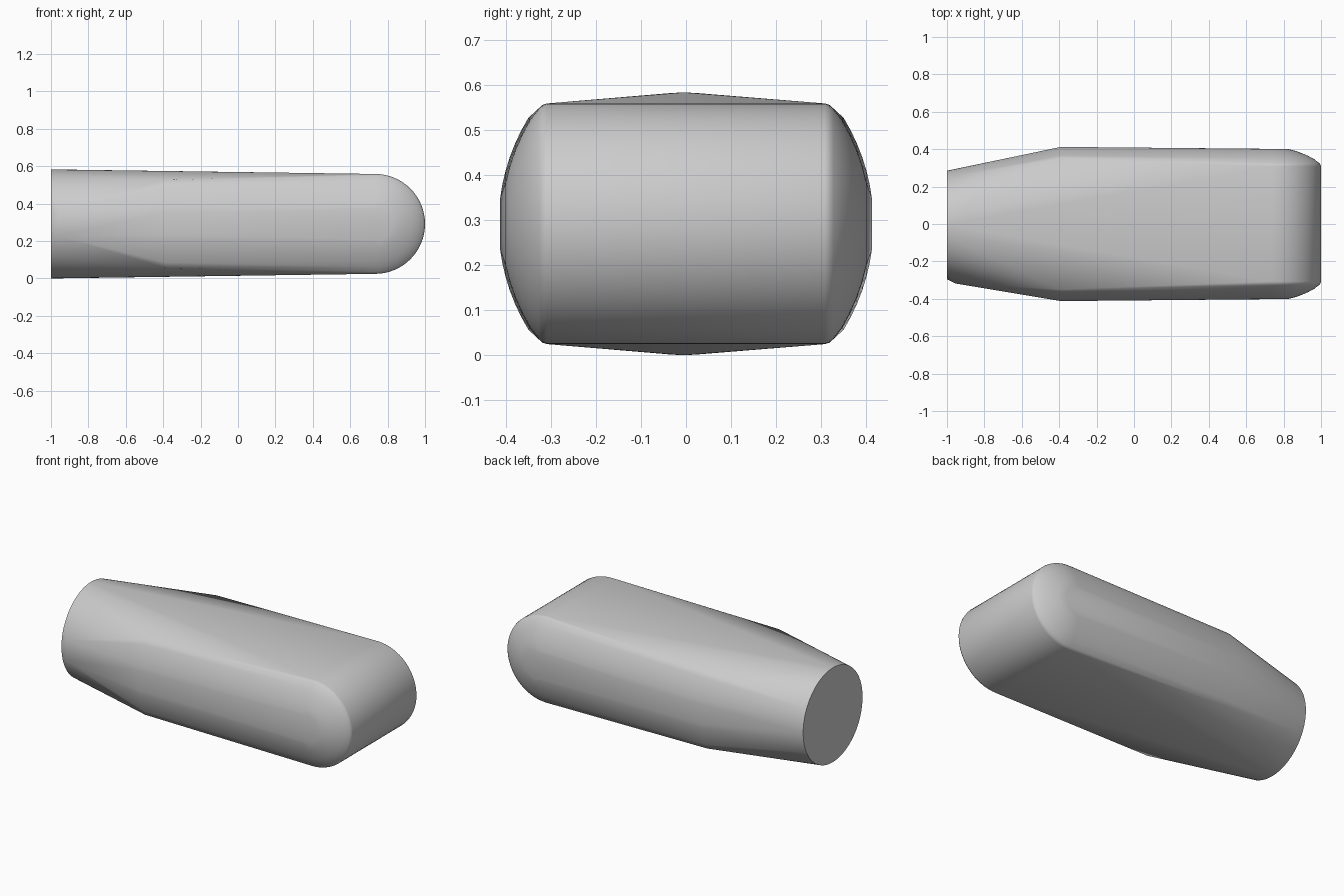
import bpy
import bmesh
from math import cos, sin, pi, sqrt

old = bpy.data.objects.get("Cube")
if old:
    bpy.data.objects.remove(old, do_unlink=True)

MID = 0.2915      # height of the long axis
BULGE = 0.45      # radius of the domed sides
NOSE_X = 0.733    # axis of the rounded nose
SEGMENTS = 64


def sag(r):
    """Drop of the domed side at distance r from its centre."""
    return BULGE - sqrt(BULGE ** 2 - r ** 2)


points = []

# Round flat butt
for i in range(SEGMENTS):
    a = 2 * pi * i / SEGMENTS
    points.append((-1, 0.29 * cos(a) - 0.005, MID * (1 + sin(a))))

# Small chamfer on the front side of the butt
for dz in (-0.065, 0.065):
    points.append((-0.955, -0.318, MID + dz))

# Widest section, with bowed sides
for side in (-1, 1):
    for i in range(-8, 9):
        dz = 0.235 * i / 8
        if abs(dz) > 0.05:
            points.append((-0.39, side * (0.416 - sag(dz)), MID + dz))

# Rounded nose: a cross cylinder with softly edged, domed ends
rings = [(0.267, 0.308), (0.264, 0.318), (0.256, 0.327)]
rings += [(r, 0.41 - sag(r)) for r in (0.23, 0.2, 0.165, 0.13, 0.09)]
for side in (-1, 1):
    for r, y in rings:
        for i in range(SEGMENTS):
            a = 2 * pi * i / SEGMENTS
            points.append((NOSE_X + r * cos(a), side * y, MID + r * sin(a)))

# Stretch one taut skin over all sections
bm = bmesh.new()
for p in points:
    bm.verts.new(p)
bmesh.ops.convex_hull(bm, input=bm.verts[:])
loose = [v for v in bm.verts if not v.link_faces]
bmesh.ops.delete(bm, geom=loose, context='VERTS')
bmesh.ops.recalc_face_normals(bm, faces=bm.faces[:])
mesh = bpy.data.meshes.new("handle_body")
bm.to_mesh(mesh)
bm.free()

body = bpy.data.objects.new("handle_body", mesh)
bpy.context.collection.objects.link(body)

# Plain grey finish
grey = bpy.data.materials.new("light_grey")
grey.use_nodes = True
color = (0.6, 0.6, 0.6, 1)
grey.diffuse_color = color
grey.node_tree.nodes["Principled BSDF"].inputs["Base Color"].default_value = color
mesh.materials.append(grey)

bpy.ops.object.select_all(action='DESELECT')
body.select_set(True)
bpy.context.view_layer.objects.active = body
bpy.ops.object.shade_smooth_by_angle(angle=pi / 6)
